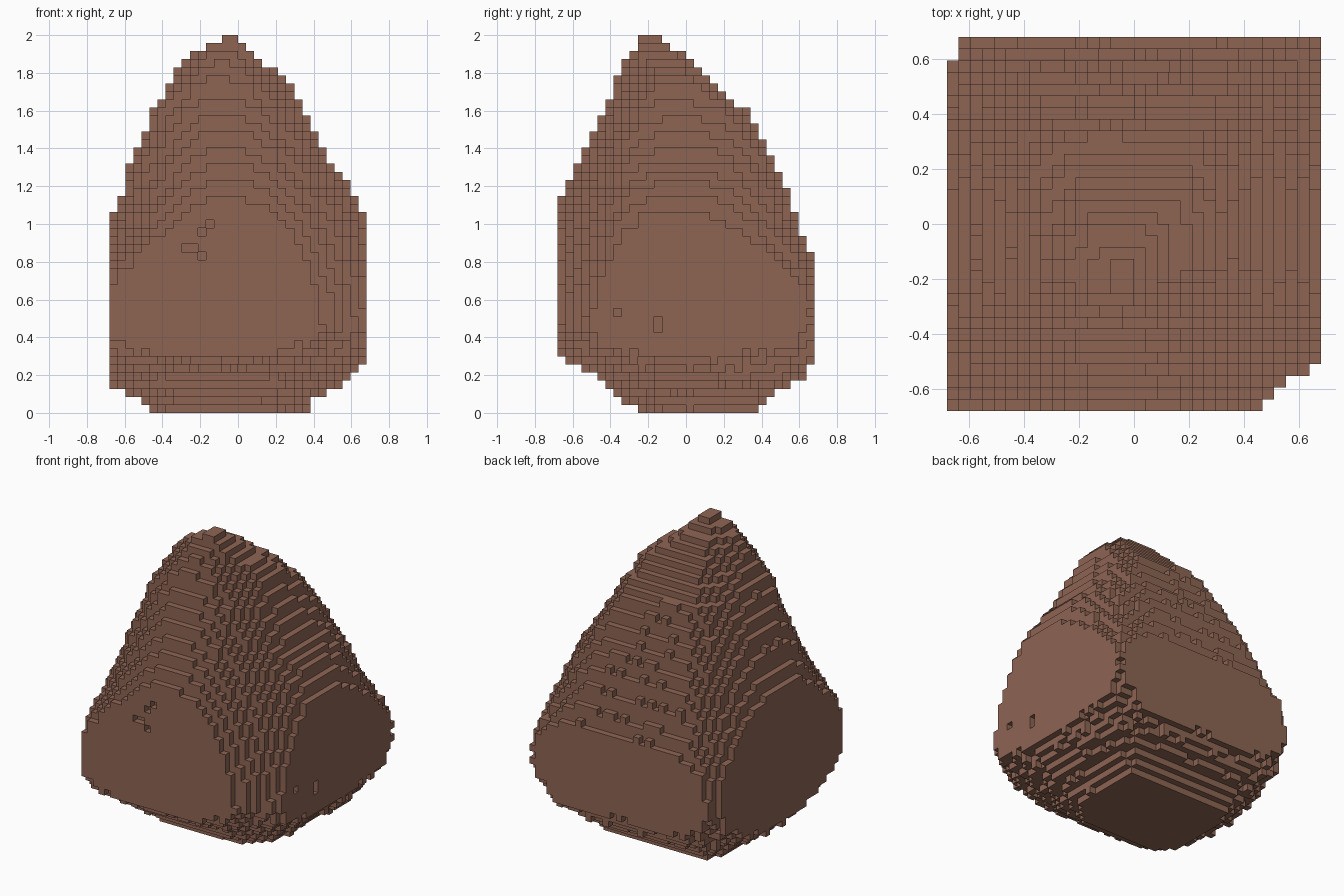
import bpy
import bmesh
import math
import random
from mathutils import Vector

random.seed(4)
if "Cube" in bpy.data.objects:
    bpy.data.objects.remove(bpy.data.objects["Cube"], do_unlink=True)

# Block grid
LAYERS = 47
WIDTH = 32
SIZE = 2 / LAYERS
SHARPNESS = 14

# Outline of the boulder: height, then its reach in each compass direction,
# all in hundredths
BEARINGS = (0, 35, 90, 145, 180, 215, 235, 270, 305, 325)
PROFILE = (
    (0, 34, 45, 38, 54, 46, 49, 39, 24, 27, 35),
    (9, 42, 57, 43, 63, 54, 63, 52, 37, 40, 47),
    (19, 57, 70, 59, 71, 71, 80, 68, 46, 51, 62),
    (30, 65, 85, 69, 81, 84, 93, 88, 66, 68, 79),
    (42, 83, 92, 79, 89, 92, 100, 100, 82, 80, 93),
    (65, 86, 92, 73, 88, 89, 100, 100, 90, 78, 89),
    (92, 71, 75, 61, 76, 71, 80, 81, 76, 72, 79),
    (114, 63, 65, 54, 66, 62, 71, 68, 66, 64, 68),
    (138, 45, 52, 42, 54, 54, 64, 57, 54, 51, 55),
    (160, 34, 38, 31, 40, 44, 55, 50, 43, 40, 42),
    (175, 28, 26, 13, 25, 37, 46, 42, 37, 32, 31),
    (187, 11, 7, 3, 15, 29, 35, 35, 31, 24, 20),
    (200, 0, -10, -17, -4, 6, 20, 24, 24, 20, 15),
)
COMPASS = [Vector((math.cos(math.radians(b)), math.sin(math.radians(b))))
           for b in BEARINGS]


def reach_at(z):
    """Interpolate the reaches at height z."""
    height = z * 100
    for low, high in zip(PROFILE, PROFILE[1:]):
        if low[0] <= height <= high[0]:
            t = (height - low[0]) / (high[0] - low[0])
            return [(a + (b - a) * t) / 100 for a, b in zip(low[1:], high[1:])]


def cell_centre(i, j, k):
    return Vector(((i + 0.5 - WIDTH / 2) * SIZE,
                   (j + 0.5 - WIDTH / 2) * SIZE,
                   (k + 0.5) * SIZE))


def fill_layer(k):
    """Return the filled cells of one layer, as a rounded many-sided outline."""
    z = (k + 0.5) * SIZE
    axis = Vector((-0.04, 0.06 - 0.135 * z))
    reach = [max(h - d.dot(axis), 0.03) for h, d in zip(reach_at(z), COMPASS)]
    rough = 0.04 if 0.1 < z < 0.42 else 0.01
    cells = set()
    for i in range(WIDTH):
        for j in range(WIDTH):
            p = cell_centre(i, j, k).xy - axis
            total = sum(max(d.dot(p) / h, 0) ** SHARPNESS
                        for d, h in zip(COMPASS, reach))
            if total ** (1 / SHARPNESS) + random.uniform(-rough, rough) <= 1.01:
                cells.add((i, j, k))
    return cells


filled = set()
for layer in range(LAYERS):
    filled |= fill_layer(layer)

# Small pits in the front and the +x side
for i, k in ((9, 20), (10, 20), (11, 19), (11, 22), (12, 23)):
    filled.discard((i, 0, k))
for j, k in ((7, 12), (12, 10), (12, 11)):
    filled.discard((WIDTH - 1, j, k))

# Outer skin: one square wherever a filled cell meets air
bm = bmesh.new()
corners = {}


def corner(point):
    key = tuple(round(c / SIZE * 2) for c in point)
    if key not in corners:
        corners[key] = bm.verts.new(point)
    return corners[key]


for cell in sorted(filled):
    middle = cell_centre(*cell)
    for axis in range(3):
        for sign in (-1, 1):
            neighbour = list(cell)
            neighbour[axis] += sign
            if tuple(neighbour) in filled:
                continue
            normal, u = Vector((0, 0, 0)), Vector((0, 0, 0))
            normal[axis] = sign
            u[(axis + 1) % 3] = 1
            v = normal.cross(u)
            square = [corner(middle + (normal + u * a + v * b) * SIZE / 2)
                      for a, b in ((-1, -1), (1, -1), (1, 1), (-1, 1))]
            bm.faces.new(square)

mesh = bpy.data.meshes.new("boulder")
bm.to_mesh(mesh)
bm.free()
boulder = bpy.data.objects.new("boulder", mesh)
bpy.context.collection.objects.link(boulder)

# Brown stone
colour = (0.27, 0.13, 0.088, 1)
stone = bpy.data.materials.new("brown_stone")
stone.use_nodes = True
stone.diffuse_color = colour
stone.node_tree.nodes["Principled BSDF"].inputs["Base Color"].default_value = colour
mesh.materials.append(stone)
